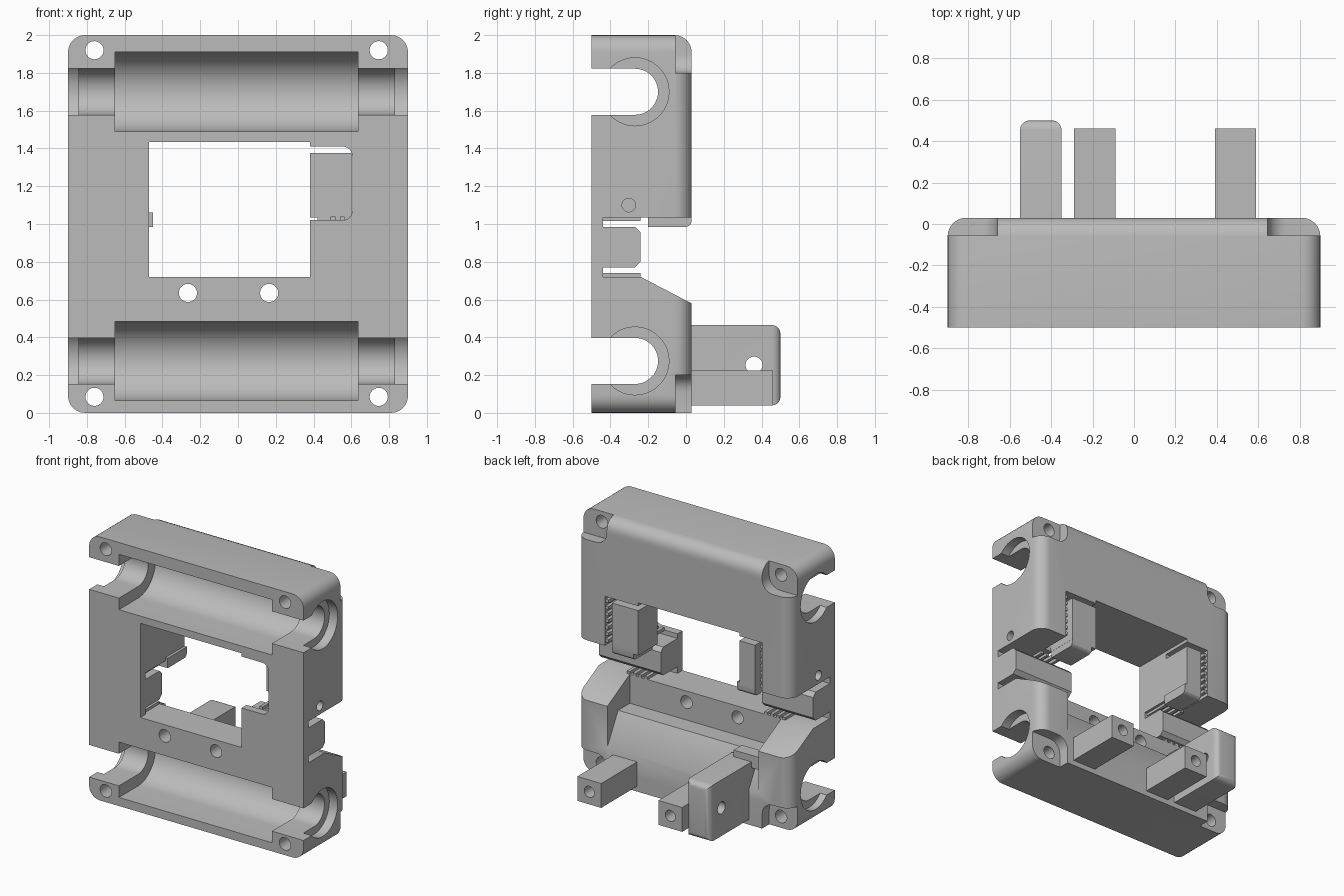
import bpy, bmesh, math

cube = bpy.data.objects.get("Cube")
if cube:
    bpy.data.objects.remove(cube, do_unlink=True)

gray = bpy.data.materials.new("gray plastic")
gray.use_nodes = True
COLOR = (0.5, 0.5, 0.5, 1)
gray.diffuse_color = COLOR
gray.node_tree.nodes["Principled BSDF"].inputs["Base Color"].default_value = COLOR


def finish(name, bm):
    bmesh.ops.recalc_face_normals(bm, faces=bm.faces)
    mesh = bpy.data.meshes.new(name)
    bm.to_mesh(mesh)
    bm.free()
    mesh.materials.append(gray)
    obj = bpy.data.objects.new(name, mesh)
    bpy.context.collection.objects.link(obj)
    return obj


def prism(name, profile, a, b, axis="x"):
    """Extrude a profile of (y, z) along x, or of (x, z) along y."""
    bm = bmesh.new()
    place = (lambda p, t: (t, p[0], p[1])) if axis == "x" else (lambda p, t: (p[0], t, p[1]))
    lo = [bm.verts.new(place(p, a)) for p in profile]
    hi = [bm.verts.new(place(p, b)) for p in profile]
    bm.faces.new(lo)
    bm.faces.new(hi)
    n = len(profile)
    for i in range(n):
        j = (i + 1) % n
        bm.faces.new((lo[i], lo[j], hi[j], hi[i]))
    return finish(name, bm)


def arc(cx, cz, r, start, end, n):
    angles = [math.radians(start + (end - start) * i / n) for i in range(n + 1)]
    return [(cx + r * math.cos(t), cz + r * math.sin(t)) for t in angles]


def rod(name, cx, cz, r, a, b, axis="y"):
    return prism(name, arc(cx, cz, r, 0, 350, 35), a, b, axis)


def box(name, x, y, z):
    return prism(name, [(y[0], z[0]), (y[1], z[0]), (y[1], z[1]), (y[0], z[1])], *x)


def rounded(x, z, r):
    return (arc(x[1] - r, z[1] - r, r, 0, 90, 6) + arc(x[0] + r, z[1] - r, r, 90, 180, 6)
            + arc(x[0] + r, z[0] + r, r, 180, 270, 6) + arc(x[1] - r, z[0] + r, r, 270, 360, 6))


def bevel(obj, rule, width, segments=6):
    bm = bmesh.new()
    bm.from_mesh(obj.data)
    edges = [e for e in bm.edges if rule(*(e.verts[0].co + e.verts[1].co) / 2)]
    bmesh.ops.bevel(bm, geom=edges, offset=width, segments=segments, profile=0.5, affect="EDGES")
    bm.to_mesh(obj.data)
    bm.free()


def cut(target, cutter):
    cutter.hide_render = True
    mod = target.modifiers.new("cut", "BOOLEAN")
    mod.operation, mod.solver, mod.object = "DIFFERENCE", "EXACT", cutter
    bpy.context.view_layer.objects.active = target
    bpy.ops.object.modifier_apply(modifier=mod.name)
    bpy.data.objects.remove(cutter, do_unlink=True)


FRONT, BACK, SHELF = -0.5, 0.03, -0.24

# Carriage block, rounded at its corners and at the back, except the lower back edge
body = box("carriage_body", (-0.9, 0.9), (FRONT, BACK), (0, 2))
mid = (FRONT + BACK) / 2
bevel(body, lambda x, y, z: (abs(x) > 0.8 and abs(y - mid) < 0.01)
      or (y > 0 and z > 1.9) or (y > 0 and abs(x) > 0.8), 0.09)

# Bearing and rod channels, open to the front
for cz in (0.275, 1.7):
    for r, x0, x1 in ((0.21, -0.65, 0.635), (0.122, -1, 1)):
        u_shape = arc(-0.27, cz, r, -90, 90, 24) + [(-0.7, cz + r), (-0.7, cz - r)]
        cut(body, prism("channel", u_shape, x0, x1))
    for x0, x1 in ((-1, -0.845), (0.83, 1)):
        cut(body, rod("rod_counterbore", -0.27, cz, 0.18, x0, x1, "x"))

# Belt passage across the back, and the hollow below it with a ramp
cut(body, prism("belt_passage", [(SHELF, 0.72), (0.1, 0.543), (0.1, 1.035), (SHELF, 1.035)], -1, 1))
hollow = [(SHELF, 0.8), (SHELF, 0.5), (-0.1, 0.5), (0.06, 0.217), (0.1, 0.217), (0.1, 0.8)]
cut(body, prism("hollow", hollow, -0.63, 0.64))

# Window and the blind pocket beside it
cut(body, box("window", (-0.47, 0.38), (-0.7, 0.2), (0.72, 1.435)))
cut(body, prism("pocket", rounded((0.3, 0.605), (1.02, 1.41), 0.05), -0.7, -0.2, "y"))

# Belt slots beside the window
for x0, x1, t0, t1 in ((0.6, 0.66, 0.3, 0.63), (-0.66, -0.6, -0.63, -0.4)):
    cut(body, box("belt_slot", (x0, x1), (-0.205, 0.2), (1.0, 1.41)))
    cut(body, box("belt_slot_top", (t0, t1), (-0.205, 0.2), (1.375, 1.41)))

# Belt slots out through the sides, leaving a chamfered island
for side in (-1, 1):
    for base, d in ((0.72, 1), (1.035, -1)):
        steps = [(-0.44, 0), (-0.44, 0.05), (-0.27, 0.05), (SHELF, 0.08), (-0.2, 0.08), (-0.2, 0)]
        slot = [(y, base + d * h) for y, h in steps]
        cut(body, prism("side_slot", slot, side * 0.3, side * 1.0))

# Screw pockets on the back corners and the screw holes
for px, hx in ((-0.66, -0.76), (0.645, 0.745)):
    x = (px, 1.3) if px > 0 else (-1.3, px)
    for z, hz in (((1.8, 2.4), 1.92), ((-0.4, 0.2), 0.085)):
        cut(body, prism("screw_pocket", rounded(x, z, 0.09), -0.055, 0.2, "y"))
        cut(body, rod("screw_hole", hx, hz, 0.048, -0.7, 0.2))
for hx in (-0.265, 0.165):
    cut(body, rod("center_hole", hx, 0.635, 0.048, -0.7, 0.2))
for x0, x1 in ((-1, -0.7), (0.7, 1)):
    cut(body, rod("side_hole", -0.303, 1.1, 0.036, x0, x1, "x"))

parts = [body]

# Lower tips of the belt blocks
for name, x in (("left", (0.42, 0.599)), ("right", (-0.599, -0.45))):
    tip = box(name + "_belt_block_tip", x, (-0.2, BACK), (0.985, 1.06))
    bevel(tip, lambda x, y, z: y > 0 and z < 1, 0.03, 3)
    parts.append(tip)

# Belt teeth
for side in (-1, 1):
    for i in range(7):
        z = 1.06 + i * 0.05
        parts.append(box("belt_tooth", (side * 0.635, side * 0.67), (-0.2, 0.02), (z, z + 0.025)))
    for i in range(4):
        x = side * (0.49 + i * 0.05)
        for z in ((0.71, 0.74), (1.015, 1.04)):
            parts.append(box("side_belt_tooth", (x, x + side * 0.025), (-0.44, SHELF), z))

# Ledge beside the ramp
parts.append(box("ledge", (-0.635, -0.4), (-0.1, 0.0), (0.42, 0.515)))

# Two plain posts with holes in their ends
for name, x0 in (("left_post", 0.39), ("middle_post", -0.29)):
    post = box(name, (x0, x0 + 0.2), (-0.03, 0.46), (0.04, 0.225))
    cut(post, rod("post_hole", x0 + 0.1, 0.135, 0.042, 0.15, 0.6))
    parts.append(post)

# Tall post with rounded end and a cross hole
tall = box("tall_post", (-0.55, -0.35), (-0.05, 0.5), (0.04, 0.465))
bevel(tall, lambda x, y, z: y > 0.4, 0.045, 5)
cut(tall, rod("cross_hole", 0.36, 0.253, 0.045, -0.7, -0.2, "x"))
parts.append(tall)

# Smooth shading with sharp edges kept
bpy.ops.object.select_all(action="DESELECT")
for part in parts:
    part.select_set(True)
bpy.context.view_layer.objects.active = body
bpy.ops.object.shade_smooth_by_angle(angle=math.radians(30))
